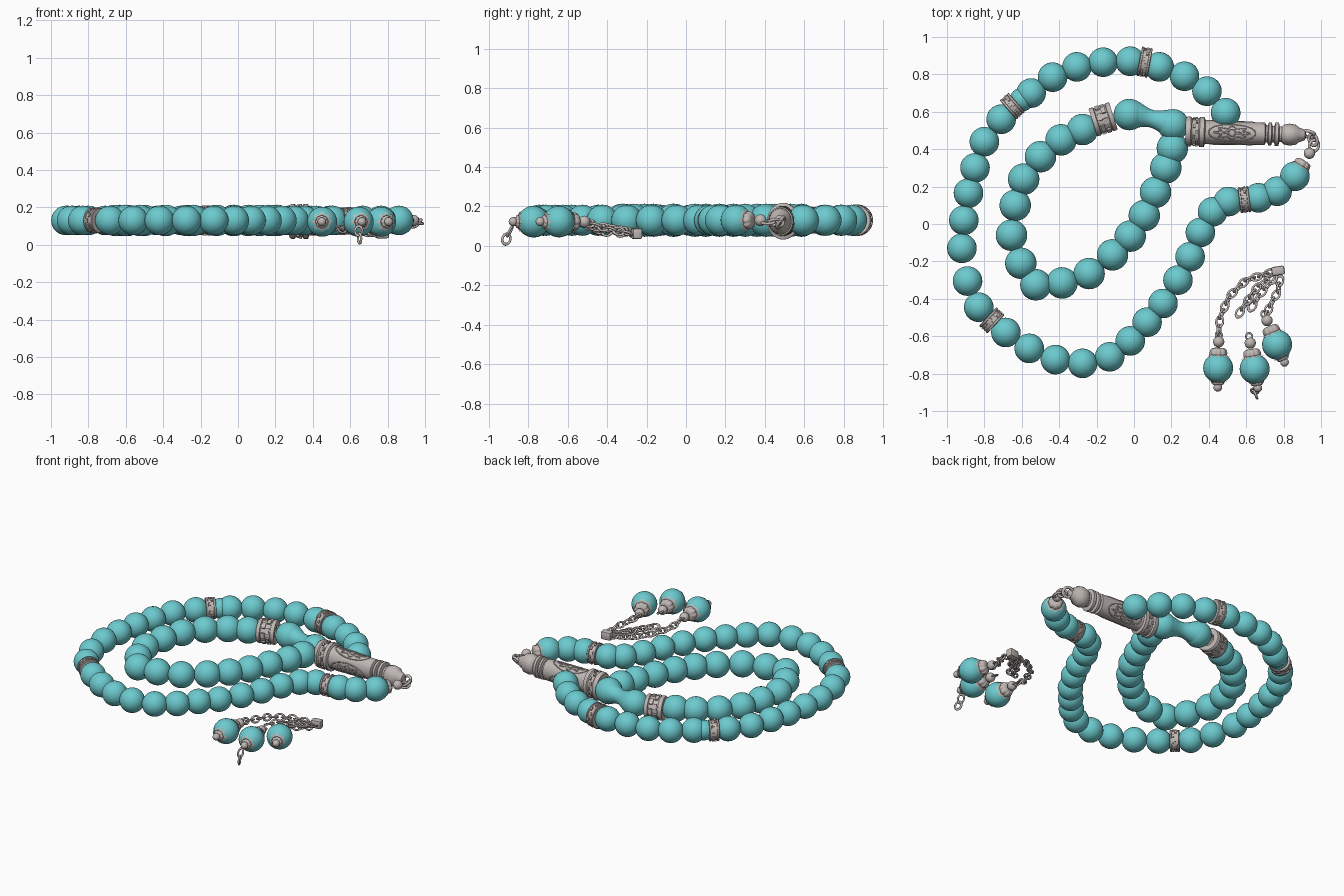
import bpy, bmesh, math
from mathutils import Vector, Matrix

cube = bpy.data.objects.get("Cube")
if cube:
    bpy.data.objects.remove(cube, do_unlink=True)

MID = 0.13  # height of the string


def material(name, rgb):
    m = bpy.data.materials.new(name)
    m.use_nodes = True
    m.diffuse_color = (*rgb, 1)
    node = m.node_tree.nodes["Principled BSDF"]
    node.inputs["Base Color"].default_value = (*rgb, 1)
    node.inputs["Roughness"].default_value = 0.5
    return m


teal = material("turquoise stone", (0.15, 0.59, 0.62))
silver = material("warm silver", (0.53, 0.48, 0.46))


def frame(p, d):
    """Matrix at p with local Z along d and local Y towards the sky."""
    return Matrix.Translation(p) @ Vector(d).to_track_quat('Z', 'Y').to_matrix().to_4x4()


def finish(bm, name, mat, angle=35):
    mesh = bpy.data.meshes.new(name)
    bmesh.ops.recalc_face_normals(bm, faces=bm.faces)
    bm.to_mesh(mesh)
    bm.free()
    mesh.materials.append(mat)
    mesh.shade_smooth()
    mesh.set_sharp_from_angle(angle=math.radians(angle))
    return mesh


def place(name, data, matrix):
    ob = bpy.data.objects.new(name, data)
    bpy.context.collection.objects.link(ob)
    ob.matrix_world = matrix
    return ob


def lathe(profile, steps=40):
    """Turn (along, radius) points about local Z."""
    bm = bmesh.new()
    vs = [bm.verts.new((r, 0, z)) for z, r in profile]
    es = [bm.edges.new(pair) for pair in zip(vs, vs[1:])]
    bmesh.ops.spin(bm, geom=vs + es, cent=(0, 0, 0), axis=(0, 0, 1),
                   angle=math.tau, steps=steps)
    bmesh.ops.remove_doubles(bm, verts=bm.verts, dist=0.0001)
    return bm


def studs(bm, z, r, size, spread, count=12):
    """Zigzag of small raised blocks round a groove."""
    for i in range(count):
        turn = Matrix.Rotation(math.tau * i / count, 4, 'Z')
        at = Matrix.Translation((r, 0, z + spread * (-1) ** i))
        bmesh.ops.create_cube(bm, size=1, matrix=turn @ at @ Matrix.Diagonal((0.012, size * 1.7, size, 1)))


# Shared meshes: round bead, silver ball and chain link
bm = bmesh.new()
bmesh.ops.create_uvsphere(bm, u_segments=32, v_segments=18, radius=1)
stone_mesh = finish(bm, "stone_bead", teal, 60)
ball_mesh = stone_mesh.copy()
ball_mesh.name = "silver_ball"
ball_mesh.materials[0] = silver

ring = [(0.006 * math.sin(math.tau * i / 8), 0.02 + 0.006 * math.cos(math.tau * i / 8)) for i in range(9)]
link_mesh = finish(lathe(ring, 18), "chain_link", silver, 80)


def ball(name, p, d, r, mesh=stone_mesh):
    return place(name, mesh, frame(p, d) @ Matrix.Scale(r, 4))


def link(name, p, d, roll, stretch=1.4, size=1.0):
    """Oval link, long along d, rolled about d."""
    lay = Matrix.Rotation(math.pi / 2, 4, 'X')
    return place(name, link_mesh, frame(p, d) @ Matrix.Rotation(roll, 4, 'Z')
                 @ Matrix.Diagonal((size, size, size * stretch, 1)) @ lay)


def band(name, p, d, r, w):
    """Silver spacer with two rims and a studded groove."""
    half = [(0.5, 0.55), (0.5, 0.95), (0.45, 1), (0.3, 1), (0.27, 0.92)]
    prof = half + [(-z, k) for z, k in reversed(half)]
    bm = lathe([(z * w, k * r) for z, k in prof])
    studs(bm, 0, 0.93 * r, 0.2 * w, 0.12 * w, 14)
    place(name, finish(bm, name, silver), frame(p, d))


def petal_cap(name, p, d, r, rise, valley, reach, petals=8):
    """Crown seated on a bead of radius r; petals run from the valley angle out by reach."""
    bm = bmesh.new()
    n = petals * 8
    lobes = [abs(math.cos(petals * math.pi * i / n)) for i in range(n)]
    rings = []
    for h, k in [(1, .4), (.95, .7), (.75, .95), (.35, 1.05), (.08, 1.02)]:
        rings.append([(math.cos(valley) + h * rise, k * math.sin(valley) * (.92 + .12 * v)) for v in lobes])
    for part in (0.1, .55, 1):
        tilt = [valley + part * reach * v for v in lobes]
        rings.append([(1.06 * math.cos(t), 1.06 * math.sin(t)) for t in tilt])
    grid = [[bm.verts.new((r * k * math.cos(math.tau * i / n), r * k * math.sin(math.tau * i / n), r * h))
             for i, (h, k) in enumerate(row)] for row in rings]
    bm.faces.new(grid[0])
    for a, b in zip(grid, grid[1:]):
        for i in range(n):
            bm.faces.new((a[i], a[i - 1], b[i - 1], b[i]))
    place(name, finish(bm, name, silver, 50), frame(p, d))


def string_of_beads(name, points, bands, size):
    """Beads at the given points; the indices in bands are spacers (radius, width)."""
    pts = [Vector((x, y, MID)) for x, y in points]
    for i, p in enumerate(pts):
        d = pts[min(i + 1, len(pts) - 1)] - pts[max(i - 1, 0)]
        if i in bands:
            band(f"{name}_spacer_{i}", p, d, *bands[i])
        else:
            ball(f"{name}_bead_{i}", p, d, size)


# Outer string, from the barrel round to the tail
outer = [(.49, .595), (.39, .71), (.27, .79), (.135, .84), (.057, .865), (-.02, .87), (-.165, .865), (-.305, .84),
         (-.435, .785), (-.55, .7), (-.65, .63), (-.71, .56), (-.8, .44), (-.85, .3), (-.885, .165), (-.91, .02),
         (-.92, -.13), (-.89, -.305), (-.83, -.445), (-.76, -.515), (-.685, -.58), (-.56, -.665), (-.42, -.725),
         (-.275, -.745), (-.13, -.71), (-.02, -.625), (.07, -.525), (.155, -.425), (.235, -.3), (.3, -.175),
         (.355, -.045), (.42, .065), (.505, .12), (.59, .13), (.665, .14), (.765, .175), (.86, .255)]
string_of_beads("outer", outer, {4: (.08, .058), 10: (.068, .062), 19: (.068, .06), 33: (.07, .056)}, 0.079)
ball("outer_small_bead", (-.6, .665, MID), (1, 1, 0), 0.064)

# Inner string
inner = [(-.025, .585), (-.165, .56), (-.275, .505), (-.39, .45), (-.5, .36), (-.59, .24), (-.635, .1), (-.655, -.06),
         (-.605, -.21), (-.525, -.325), (-.385, -.315), (-.24, -.265), (-.115, -.165), (-.02, -.065), (.055, .045),
         (.115, .17), (.17, .3), (.205, .405), (.21, .53)]
string_of_beads("inner", inner, {1: (.078, .115)}, 0.084)

# Waisted stone joining the two ends of the inner string
a, b = Vector((-.02, .59, MID)), Vector((.21, .535, MID))
span = (b - a).length
waist = [(span * i / 12, 0.062 + 0.015 * math.cos(math.tau * i / 12)) for i in range(13)]
place("waisted_connector", finish(lathe([(0, 0)] + waist + [(span, 0)]), "waisted_connector", teal),
      frame(a, b - a))

# Engraved barrel, slightly taller than wide
barrel_frame = frame((.275, .495, MID - .005), (.645, -.02, 0)) @ Matrix.Diagonal((.93, 1.08, 1, 1))
profile = [(0, 0), (0, .08), (.01, .086), (.028, .086), (.035, .078), (.07, .078), (.076, .086), (.1, .086),
           (.106, .07), (.125, .069), (.3, .066), (.41, .064), (.425, .064), (.43, .05), (.44, .05), (.445, .067),
           (.46, .067), (.465, .048), (.475, .048), (.48, .068), (.498, .068), (.503, .045), (.515, .045),
           (.525, .056), (.555, .063), (.59, .058), (.608, .042), (.625, .036), (.64, .028), (.648, 0)]
bm = lathe(profile)
studs(bm, .053, .08, .012, .007, 16)
place("barrel", finish(bm, "barrel", silver), barrel_frame)

# Raised medallions wrapped on the barrel
relief = bpy.data.curves.new("barrel_relief", 'CURVE')
relief.dimensions = '3D'
relief.bevel_depth = 0.0035
relief.bevel_resolution = 1
relief.materials.append(silver)


def wrapped_loop(s0, a0, length, spread, wave, lobes, n=72):
    spline = relief.splines.new('POLY')
    spline.use_cyclic_u = True
    spline.points.add(n - 1)
    for i, pt in enumerate(spline.points):
        t = math.tau * i / n
        k = 1 + wave * math.cos(lobes * t)
        s, ang = s0 + length * k * math.cos(t), a0 + spread * k * math.sin(t)
        r = 0.069 - 0.017 * (s - .125)
        pt.co = (r * math.cos(ang), r * math.sin(ang), s, 1)


for i in range(3):
    up = math.pi / 2 + math.tau * i / 3
    wrapped_loop(.25, up, .125, .8, 0, 1)
    wrapped_loop(.25, up, .08, .48, .25, 8)
    wrapped_loop(.25, up, .035, .22, .4, 4)
place("barrel_relief", relief, barrel_frame)

# Tail: cap, ball and the links joining it to the barrel
tail, tail_dir = Vector((.86, .255, MID)), Vector((.075, .12, 0))
petal_cap("tail_cap", tail, tail_dir, 0.077, 0.45, 0.58, 0.24)
ball("tail_ball", (.938, .378, MID), tail_dir, 0.03, ball_mesh)
link("tail_link", (.962, .418, .12), (.3, 1, 0), 0.3, 1.2, 1.3)
link("barrel_link", (.935, .48, .12), (1, -.3, 0), 1.0, 1.1, 1.5)
link("joining_link", (.957, .45, .12), (.3, -1, 0), 0.6, 1.2, 1.3)

# Three pendants with caps at both ends
pendants = [((.45, -.77), (.02, 1)), ((.645, -.775), (-.17, 1)), ((.765, -.645), (-.42, 1))]
for i, (c, d) in enumerate(pendants):
    c, d = Vector((*c, .123)), Vector((*d, 0)).normalized()
    ball(f"pendant_bead_{i}", c, d, 0.08)
    petal_cap(f"pendant_top_cap_{i}", c, d, 0.08, 0.52, 0.58, 0.24)
    petal_cap(f"pendant_bottom_cap_{i}", c, -d, 0.08, 0.22, 0.4, 0.28)
    ball(f"pendant_top_ball_{i}", c + d * .14, d, 0.03, ball_mesh)
    ball(f"pendant_tip_{i}", c - d * .103, d, 0.023, ball_mesh)
    link(f"pendant_eye_{i}", c + d * .175, d, 0.4, 1.1, 0.9)
link("hanging_link_upper", (.645, -.893, .075), (0, -.5, -1), 0.2)
link("hanging_link_lower", (.65, -.912, .034), (.1, -.3, -1), 1.5, 1.2, 1.1)

# Chains gathered in a small clasp
chains = [[(.745, -.255, .06), (.6, -.3, .075), (.51, -.385, .09), (.46, -.5, .1), (.452, -.59, .12)],
          [(.745, -.275, .06), (.665, -.33, .08), (.6, -.42, .09), (.555, -.49, .09)],
          [(.782, -.285, .06), (.77, -.36, .08), (.725, -.44, .1), (.7, -.51, .12)],
          [(.755, -.28, .06), (.67, -.38, .07), (.62, -.46, .07)]]
for c, path in enumerate(chains):
    pts = [Vector(p) for p in path]
    count = 0
    for p, q in zip(pts, pts[1:]):
        n = max(1, round((q - p).length / 0.042))
        for k in range(n):
            link(f"chain_{c}_link_{count}", p.lerp(q, (k + .5) / n), q - p, .4 + (count % 2) * math.pi / 2, 1.4)
            count += 1

bm = bmesh.new()
bmesh.ops.create_cube(bm, size=1, matrix=Matrix.Diagonal((.07, .048, .055, 1)))
bmesh.ops.bevel(bm, geom=bm.edges[:], offset=.01, segments=2, affect='EDGES', profile=.5)
place("chain_clasp", finish(bm, "chain_clasp", silver),
      Matrix.Translation((.77, -.25, .062)) @ Matrix.Rotation(.15, 4, 'Z'))
